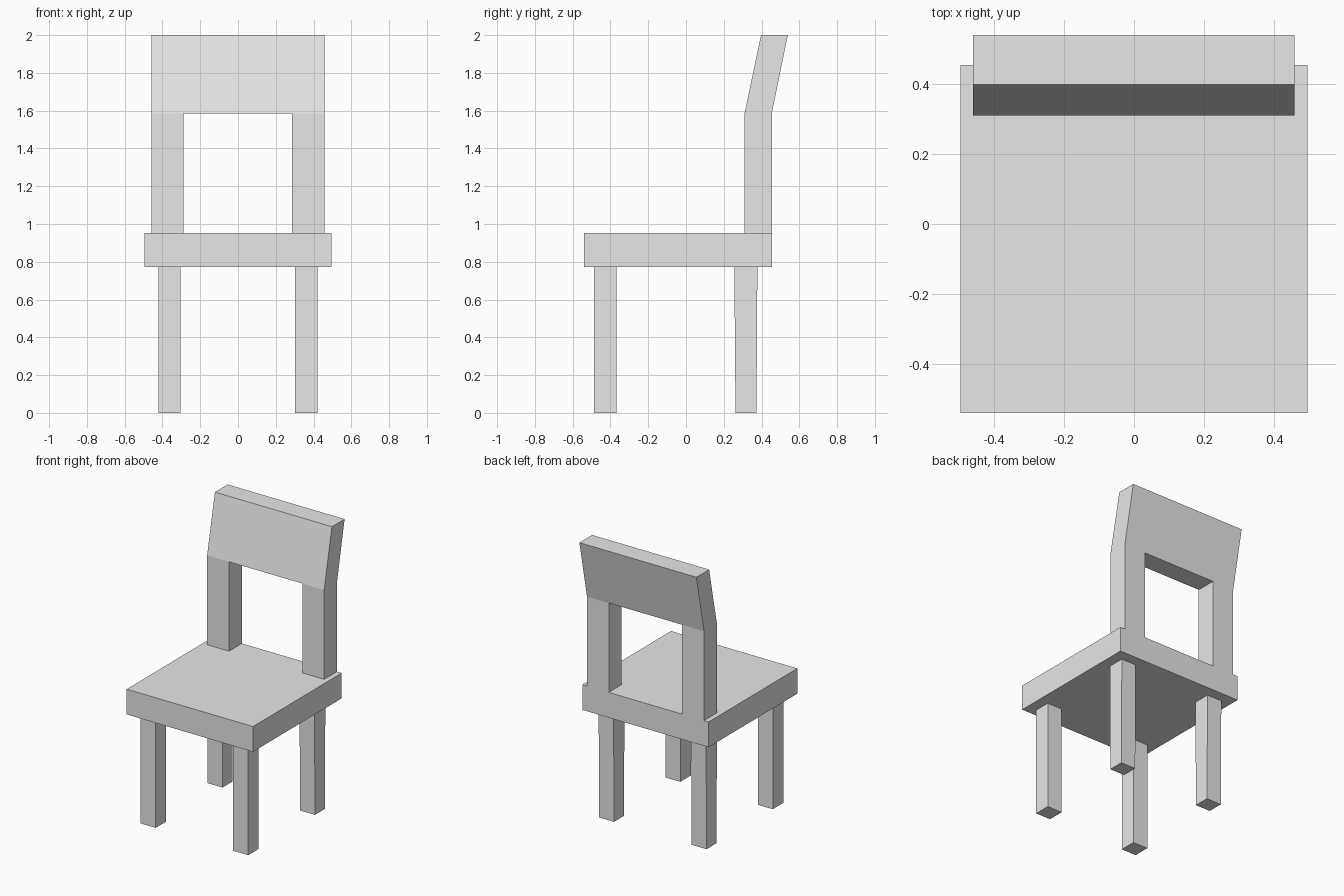
import bpy
import bmesh

cube = bpy.data.objects.get("Cube")
if cube:
    bpy.data.objects.remove(cube, do_unlink=True)

grey = bpy.data.materials.new("plain_grey")
grey.use_nodes = True
colour = (0.8, 0.8, 0.8, 1)
grey.diffuse_color = colour
grey.node_tree.nodes["Principled BSDF"].inputs["Base Color"].default_value = colour


def prism(name, x0, x1, outline):
    """Extrude a (y, z) side outline from x0 to x1."""
    bm = bmesh.new()
    face = bm.faces.new([bm.verts.new((x0, y, z)) for y, z in outline])
    out = bmesh.ops.extrude_face_region(bm, geom=[face])
    verts = [v for v in out["geom"] if isinstance(v, bmesh.types.BMVert)]
    bmesh.ops.translate(bm, verts=verts, vec=(x1 - x0, 0, 0))
    bmesh.ops.recalc_face_normals(bm, faces=bm.faces)
    mesh = bpy.data.meshes.new(name)
    bm.to_mesh(mesh)
    bm.free()
    mesh.materials.append(grey)
    obj = bpy.data.objects.new(name, mesh)
    bpy.context.collection.objects.link(obj)


def box_outline(y0, y1, z0, z1):
    return [(y0, z0), (y1, z0), (y1, z1), (y0, z1)]


SEAT_BOTTOM, SEAT_TOP, BEND = 0.773, 0.952, 1.585
BACK_FRONT, BACK_REAR = 0.31, 0.454

# Seat slab
prism("seat", -0.495, 0.495, box_outline(-0.539, BACK_REAR, SEAT_BOTTOM, SEAT_TOP))

# Legs and upright posts; the rear legs taper very slightly
front_leg = box_outline(-0.486, -0.369, 0, SEAT_BOTTOM)
rear_leg = [(0.262, 0), (0.373, 0), (0.378, SEAT_BOTTOM), (0.256, SEAT_BOTTOM)]
post = box_outline(BACK_FRONT, BACK_REAR, SEAT_TOP, BEND)
for side, leg_x, post_x in (("right", -0.422, -0.459), ("left", 0.303, 0.287)):
    prism("front_leg_" + side, leg_x, leg_x + 0.117, front_leg)
    prism("rear_leg_" + side, leg_x, leg_x + 0.117, rear_leg)
    prism("back_post_" + side, post_x, post_x + 0.171, post)

# Backrest panel leaning backwards above the posts
prism("backrest", -0.459, 0.458,
      [(BACK_FRONT, BEND), (BACK_REAR, BEND), (0.539, 2), (0.397, 2)])
